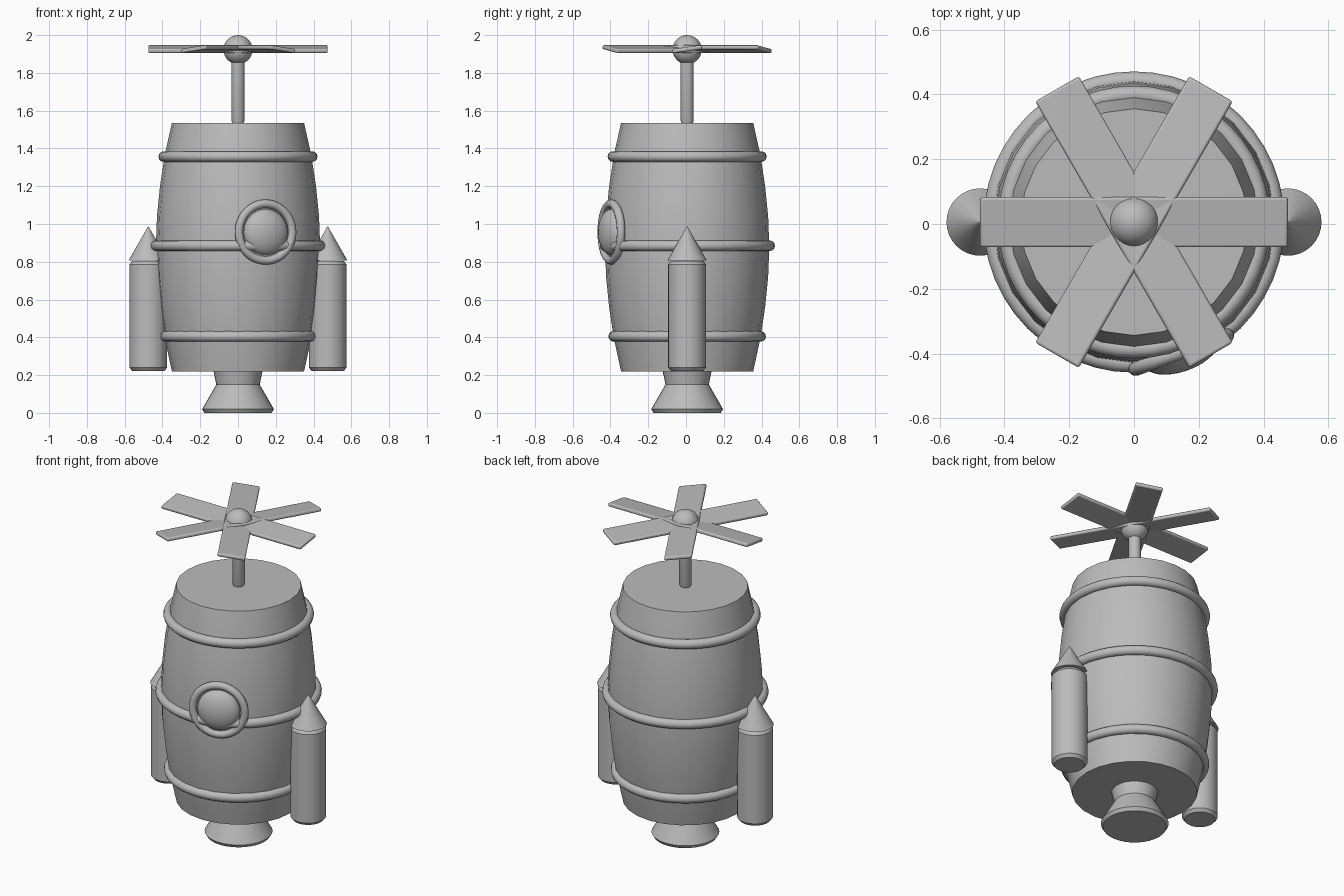
import bpy, math
from math import radians, sin, cos, pi

if "Cube" in bpy.data.objects:
    bpy.data.objects.remove(bpy.data.objects["Cube"])

CY = 0.006  # main axis offset, the porthole sticks out at the front

grey = bpy.data.materials.new("plain_grey")
grey.diffuse_color = (0.5, 0.5, 0.5, 1)
grey.use_nodes = True
grey.node_tree.nodes["Principled BSDF"].inputs["Base Color"].default_value = grey.diffuse_color


def finish(ob, name, angle=35):
    ob.name = ob.data.name = name
    ob.data.materials.clear()
    ob.data.materials.append(grey)
    bpy.ops.object.select_all(action='DESELECT')
    ob.select_set(True)
    bpy.context.view_layer.objects.active = ob
    bpy.ops.object.shade_smooth_by_angle(angle=radians(angle))
    return ob


def lathe(name, profile, n=32, x=0.0):
    """Closed solid of revolution from (radius, z) points, bottom to top."""
    verts, faces = [], []
    for r, z in profile:
        for i in range(n):
            a = 2 * pi * i / n
            verts.append((r * cos(a), r * sin(a), z))
    for k in range(len(profile) - 1):
        for i in range(n):
            j = (i + 1) % n
            faces.append((k * n + i, k * n + j, (k + 1) * n + j, (k + 1) * n + i))
    top = (len(profile) - 1) * n
    faces.append(tuple(reversed(range(n))))
    faces.append(tuple(range(top, top + n)))
    me = bpy.data.meshes.new(name)
    me.from_pydata(verts, [], faces)
    ob = bpy.data.objects.new(name, me)
    bpy.context.collection.objects.link(ob)
    ob.location = (x, CY, 0)
    return finish(ob, name)


def ring(name, loc, major, minor, rot=(0, 0, 0)):
    bpy.ops.mesh.primitive_torus_add(major_radius=major, minor_radius=minor,
                                     major_segments=48, minor_segments=12,
                                     location=loc, rotation=rot)
    return finish(bpy.context.object, name, 60)


def ball(name, loc, scale, rot=(0, 0, 0)):
    bpy.ops.mesh.primitive_uv_sphere_add(segments=32, ring_count=16, radius=1,
                                         location=loc, rotation=rot)
    ob = bpy.context.object
    ob.scale = scale
    return finish(ob, name, 60)


# Barrel body
lathe("barrel", [(0.35, 0.22), (0.389, 0.40), (0.413, 0.56), (0.429, 0.72),
                 (0.435, 0.88), (0.429, 1.04), (0.413, 1.20), (0.387, 1.37),
                 (0.35, 1.535)], 24)

# Barrel hoops
for label, z, r in (("lower", 0.405, 0.389), ("middle", 0.885, 0.437),
                    ("upper", 1.357, 0.393)):
    ring(label + "_hoop", (0, CY, z), r, 0.028)

# Nozzle underneath
lathe("nozzle", [(0.178, 0.0), (0.19, 0.02), (0.115, 0.15), (0.13, 0.225)])

# Side boosters with nose cones
for side, x in (("left", -0.475), ("right", 0.475)):
    lathe(side + "_booster", [(0.085, 0.222), (0.1, 0.24), (0.1, 0.785),
                              (0.085, 0.805)], 32, x)
    lathe(side + "_nose_cone", [(0.104, 0.807), (0.001, 0.988)], 32, x)

# Porthole, turned to follow the barrel
turn = radians(20)
d = 0.427
spot = (d * sin(turn), CY - d * cos(turn), 0.957)
facing = (radians(90), 0, turn)
ring("porthole_frame", spot, 0.15, 0.0225, facing)
ball("porthole_glass", spot, (0.122, 0.122, 0.06), facing)

# Propeller shaft and hub
lathe("propeller_shaft", [(0.028, 1.53), (0.035, 1.548), (0.035, 1.9)], 24)
ball("propeller_hub", (0, CY, 1.923), (0.077, 0.077, 0.077))

# Three pitched bars make six blades
for i in range(3):
    bpy.ops.mesh.primitive_cube_add(size=1, location=(0, CY, 1.926),
                                    rotation=(radians(8), 0, i * 2 * pi / 3))
    bar = bpy.context.object
    bar.scale = (0.95, 0.156, 0.022)
    bpy.ops.object.transform_apply(location=False, rotation=False, scale=True)
    bevel = bar.modifiers.new("rounded_edges", 'BEVEL')
    bevel.width, bevel.segments = 0.008, 3
    finish(bar, "propeller_blade_pair_%d" % (i + 1))
